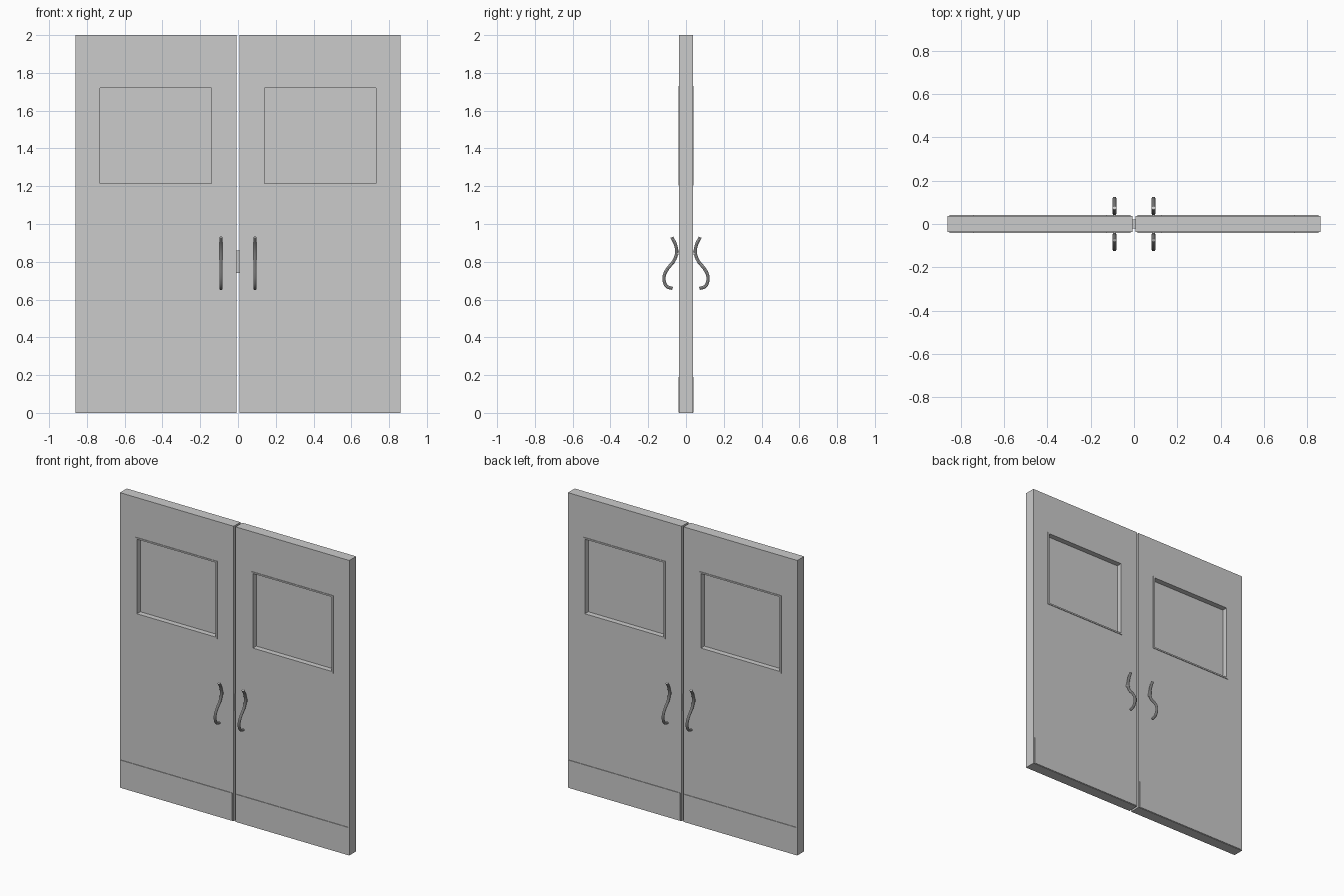
import bpy

if "Cube" in bpy.data.objects:
    bpy.data.objects.remove(bpy.data.objects["Cube"])

HALF = 0.0365   # half door thickness
LIP = 0.0405    # half depth including trim


def mesh_object(name, verts, faces):
    me = bpy.data.meshes.new(name)
    me.from_pydata(verts, [], faces)
    me.update()
    ob = bpy.data.objects.new(name, me)
    bpy.context.collection.objects.link(ob)
    return ob


def box(name, x0, x1, y0, y1, z0, z1):
    v = [(x, y, z) for z in (z0, z1) for x, y in ((x0, y0), (x1, y0), (x1, y1), (x0, y1))]
    f = [(3, 2, 1, 0), (4, 5, 6, 7)]
    f += [(i, (i + 1) % 4, (i + 1) % 4 + 4, i + 4) for i in range(4)]
    return mesh_object(name, v, f)


def ring(name, outer, inner, y):
    """Rectangular frame spanning -y..y; rects are (x0, x1, z0, z1)."""
    v = []
    for yy in (-y, y):
        for x0, x1, z0, z1 in (outer, inner):
            v += [(x0, yy, z0), (x1, yy, z0), (x1, yy, z1), (x0, yy, z1)]
    f = []
    for i in range(4):
        j = (i + 1) % 4
        f += [(i, j, j + 4, i + 4), (i + 8, i + 12, j + 12, j + 8),
              (i, i + 8, j + 8, j), (i + 4, j + 4, j + 12, i + 12)]
    return mesh_object(name, v, f)


def handle(name, x, s):
    """S-curved pull handle on the side given by s."""
    path = [(.075, .93), (.054, .885), (.05, .845), (.066, .802), (.096, .765),
            (.115, .727), (.114, .692), (.099, .668), (.071, .659)]
    cu = bpy.data.curves.new(name, 'CURVE')
    cu.dimensions = '3D'
    cu.bevel_depth = 0.009
    cu.bevel_resolution = 3
    cu.resolution_u = 6
    cu.use_fill_caps = True
    sp = cu.splines.new('BEZIER')
    sp.bezier_points.add(len(path) - 1)
    for p, (y, z) in zip(sp.bezier_points, path):
        p.co = (x, s * y, z)
        p.handle_left_type = p.handle_right_type = 'AUTO'
    ob = bpy.data.objects.new(name, cu)
    bpy.context.collection.objects.link(ob)
    bpy.ops.object.select_all(action='DESELECT')
    ob.select_set(True)
    bpy.context.view_layer.objects.active = ob
    bpy.ops.object.convert(target='MESH')
    bpy.ops.object.shade_smooth_by_angle()


for side, sx in (("left", -1), ("right", 1)):
    def span(a, b):
        return tuple(sorted((sx * a, sx * b)))

    # Door leaf with window opening, raised trim and glass
    opening = span(.14, .73) + (1.215, 1.72)
    ring(side + "_door", span(.007, .86) + (0, 2), opening, HALF)
    ring(side + "_window_trim", span(.128, .742) + (1.205, 1.73), opening, LIP)
    gx = span(.135, .735)
    box(side + "_window_pane", *gx, -.004, .004, 1.21, 1.725)

    for face, sy in (("front", -1), ("back", 1)):
        y0, y1 = sorted((sy * (HALF - .002), sy * LIP))
        # Kick plate
        box(f"{side}_{face}_kick_plate", *span(.015, .852), y0, y1, .003, .19)
        # Pull handle and its mount
        handle(f"{side}_{face}_handle", sx * .09, sy)
        y0, y1 = sorted((sy * (HALF - .002), sy * .05))
        box(f"{side}_{face}_handle_mount", *span(.084, .096), y0, y1, .838, .856)

# Latch between the leaves
box("latch", -.009, .009, -.02, .02, .74, .86)
